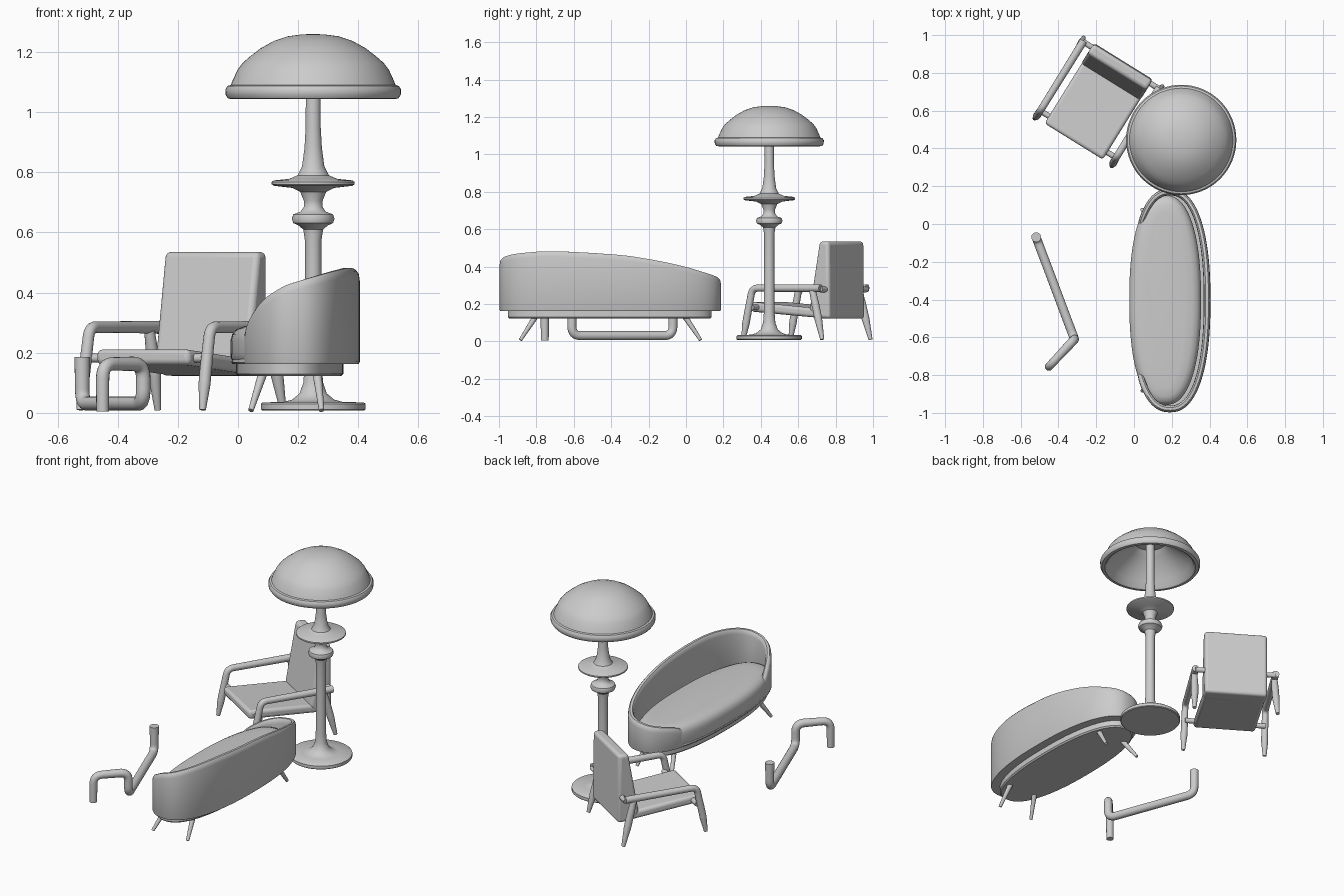
import bpy, bmesh, math
from mathutils import Vector

if "Cube" in bpy.data.objects:
    bpy.data.objects.remove(bpy.data.objects["Cube"])


def finish(ob, angle=40):
    bpy.ops.object.select_all(action='DESELECT')
    ob.select_set(True)
    bpy.context.view_layer.objects.active = ob
    bpy.ops.object.shade_smooth_by_angle(angle=math.radians(angle))


def loft(name, rings, bevel=0.0):
    """Skin closed rings of points, capping both ends."""
    bm = bmesh.new()
    rows = [[bm.verts.new(p) for p in r] for r in rings]
    n = len(rows[0])
    for a, b in zip(rows, rows[1:]):
        for i in range(n):
            j = (i + 1) % n
            bm.faces.new((a[i], a[j], b[j], b[i]))
    bm.faces.new(rows[0])
    bm.faces.new(rows[-1])
    bmesh.ops.recalc_face_normals(bm, faces=bm.faces)
    me = bpy.data.meshes.new(name)
    bm.to_mesh(me)
    bm.free()
    ob = bpy.data.objects.new(name, me)
    bpy.context.collection.objects.link(ob)
    if bevel:
        m = ob.modifiers.new("bevel", 'BEVEL')
        m.width, m.segments = bevel, 4
    finish(ob)
    return ob


def lathe(name, cx, cy, profile, n=64):
    ring = [(math.cos(2 * math.pi * i / n), math.sin(2 * math.pi * i / n)) for i in range(n)]
    return loft(name, [[(cx + r * c, cy + r * s, z) for c, s in ring] for r, z in profile])


def tube(name, pts, bend=0.04):
    """Tapered tube through (position, radius) points with rounded corners."""
    pts = [(Vector(p), r) for p, r in pts]
    path = [pts[0]]
    for (a, _), (b, r), (c, _) in zip(pts, pts[1:], pts[2:]):
        p, q = b + (a - b).normalized() * bend, b + (c - b).normalized() * bend
        for k in range(9):
            t = k / 8
            path.append((p * (1 - t) ** 2 + b * 2 * t * (1 - t) + q * t * t, r))
    path.append(pts[-1])
    cu = bpy.data.curves.new(name, 'CURVE')
    cu.dimensions, cu.bevel_depth, cu.bevel_resolution, cu.use_fill_caps = '3D', 1.0, 6, True
    sp = cu.splines.new('POLY')
    sp.points.add(len(path) - 1)
    for q, (p, r) in zip(sp.points, path):
        q.co, q.radius = (*p, 1), r
    ob = bpy.data.objects.new(name, cu)
    bpy.context.collection.objects.link(ob)
    bpy.ops.object.select_all(action='DESELECT')
    ob.select_set(True)
    bpy.context.view_layer.objects.active = ob
    bpy.ops.object.convert(target='MESH')
    finish(bpy.context.object)


# --- Lamp ---
LX, LY = 0.25, 0.445
lathe("lamp_stand", LX, LY, [
    (.17, .008), (.174, .012), (.174, .03), (.168, .035), (.10, .036), (.07, .044), (.045, .065),
    (.033, .10), (.029, .15), (.027, .40), (.027, .57), (.033, .61), (.05, .624), (.066, .631),
    (.071, .645), (.066, .66), (.042, .669), (.031, .685), (.031, .705), (.043, .735), (.07, .748),
    (.13, .755), (.138, .760), (.138, .768), (.13, .773), (.08, .778), (.052, .79), (.037, .82),
    (.029, .88), (.025, .95), (.024, 1.21)])
lathe("lamp_shade", LX, LY, [
    (.001, 1.215), (.09, 1.21), (.12, 1.18), (.24, 1.09), (.255, 1.05), (.265, 1.043),
    (.283, 1.045), (.291, 1.057), (.292, 1.075), (.285, 1.087), (.274, 1.09), (.268, 1.105),
    (.252, 1.14), (.235, 1.163), (.21, 1.185), (.175, 1.212), (.13, 1.237), (.085, 1.252),
    (.04, 1.258), (.001, 1.26)])


# --- Sofa ---
def oval(deg, cx, cy, a, b, n=2.35):
    c, s = math.cos(math.radians(deg)), math.sin(math.radians(deg))
    f = lambda v: math.copysign(abs(v) ** (2 / n), v)
    return cx + a * f(c), cy + b * f(s)


def slab(name, cx, cy, a, b, levels):
    loft(name, [[(*oval(i * 3.75, cx, cy, a - d, b - d), z) for i in range(96)] for d, z in levels])


slab("sofa_plinth", .172, -.408, .178, .545, [(.008, .122), (0, .13), (0, .17)])
slab("sofa_shell_floor", .185, -.405, .207, .585, [(.004, .163), (0, .168), (.003, .18)])
slab("sofa_cushion", .165, -.403, .19, .555, [
    (.01, .17), (.001, .182), (0, .20), (0, .24), (.006, .262), (.02, .278), (.045, .288), (.09, .292)])

# wraparound back, higher at the near end
KEYS = [(-147, .25), (-138, .30), (-120, .375), (-90, .44), (-60, .47), (-30, .487), (0, .472),
        (30, .42), (60, .365), (90, .335), (120, .31), (138, .285), (147, .25)]


def height(deg):
    def lerp(d):
        d = max(-147, min(147, d))
        for (a, u), (b, v) in zip(KEYS, KEYS[1:]):
            if d <= b:
                return u + (v - u) * (d - a) / (b - a)
        return KEYS[-1][1]
    return sum(lerp(deg + k) for k in (-9, -5, 0, 5, 9)) / 5


rings = []
N = 90
for i in range(N + 1):
    d = -144 + 288 * i / N
    h = height(d)
    end = min(i, N - i)
    th = .036 * (0.45, .75, .93, 1)[min(end, 3)]      # rounded arm tips
    h -= (.03, .012, .004, 0)[min(end, 3)]
    mid = .018
    sec = [(mid - th * .42, .163), (mid - th / 2, .17), (mid - th / 2, h - .03), (mid - th * .42, h - .012),
           (mid - th * .2, h - .002), (mid + th * .2, h - .002), (mid + th * .42, h - .012),
           (mid + th / 2, h - .03), (mid + th / 2, .17), (mid + th * .42, .163)]
    rings.append([(*oval(d, .19, -.405, .215 - o, .592 - o), z) for o, z in sec])
loft("sofa_wraparound_back", rings)

for k, (y0, y1) in enumerate([(-.80, -.885), (-.01, .078)]):
    for x0, x1 in [(.085, .043), (.262, .278)]:
        tube("sofa_leg", [((x0, y0, .14), .016), ((x1, y1, .008), .009)])

# --- Bent tube table frame ---
tube("table_frame", [
    ((-.45, -.755, .004), .021), ((-.45, -.755, .163), .022), ((-.315, -.61, .163), .024),
    ((-.315, -.61, .031), .024), ((-.518, -.07, .031), .024), ((-.518, -.07, .186), .026)], bend=.05)


# --- Armchair, turned on the floor: u = width, f = forward ---
def P(u, f, z):
    return (-.19 + .85 * u - .527 * f, .645 - .527 * u - .85 * f, z)


def panel(name, profile, half):
    loft(name, [[P(s * half, f, z) for f, z in profile] for s in (-1, 1)], bevel=.018)


panel("chair_seat", [(.245, .212), (.245, .16), (-.235, .122), (-.235, .172)], .182)
panel("chair_backrest", [(-.125, .17), (-.19, .535), (-.25, .535), (-.255, .122), (-.16, .125)], .184)

for s in (-1, 1):
    # front leg and armrest in one piece
    tube("chair_arm_and_front_leg", [
        (P(s * .24, .25, .01), .011), (P(s * .237, .228, .13), .020), (P(s * .236, .195, .285), .019),
        (P(s * .236, -.235, .285), .021)], bend=.035)
    tube("chair_back_leg", [
        (P(s * .236, -.18, .285), .017), (P(s * .238, -.212, .16), .021), (P(s * .245, -.25, .01), .011)])
for f, z in [(.20, .182), (-.23, .278)]:
    tube("chair_cross_rail", [(P(-.236, f, z), .015), (P(.236, f, z), .015)])
